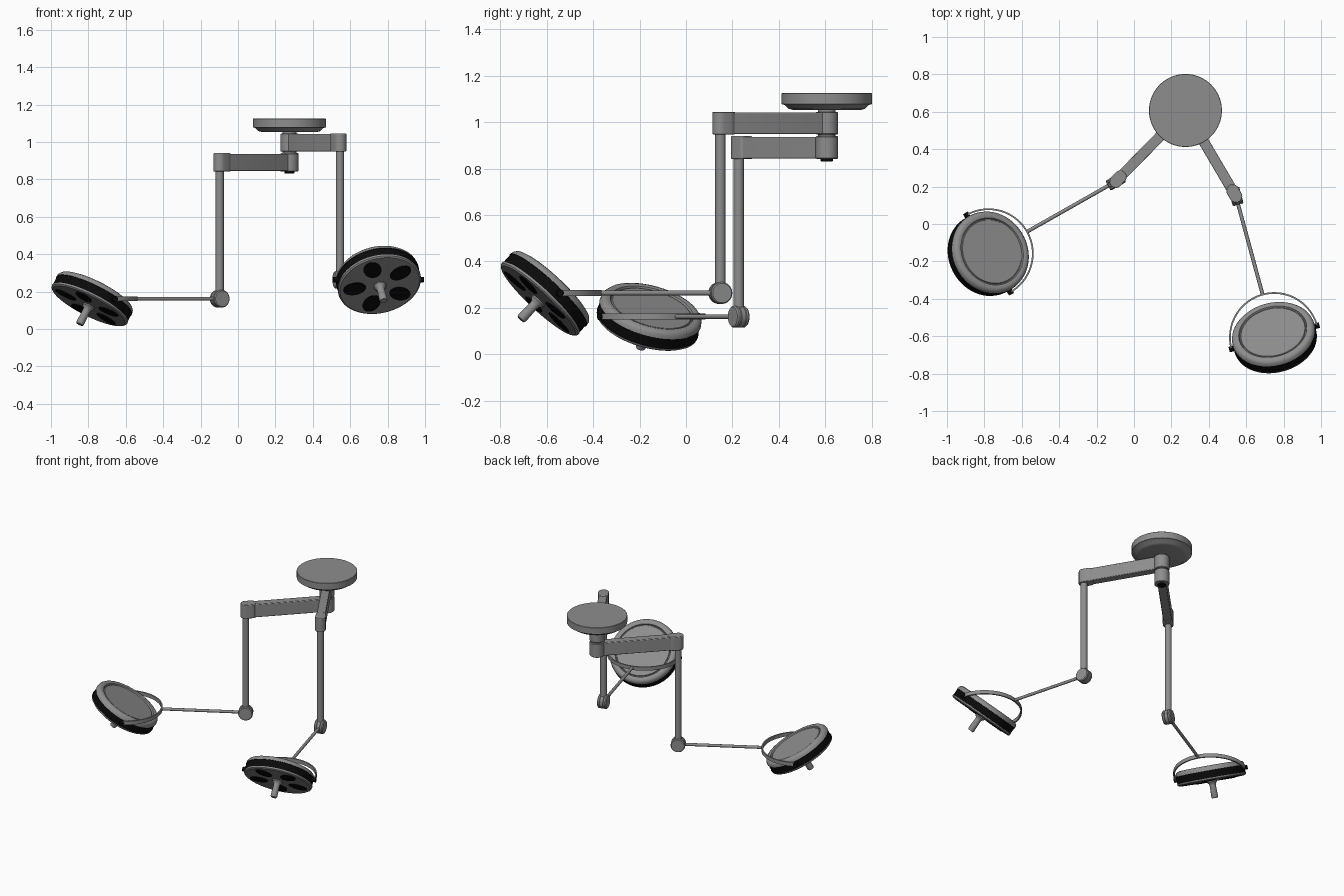
import bpy, bmesh
from math import pi, sin, cos, radians
from mathutils import Matrix, Vector

cube = bpy.data.objects.get("Cube")
if cube:
    bpy.data.objects.remove(cube)


def material(name, value, rough):
    m = bpy.data.materials.new(name)
    m.use_nodes = True
    m.diffuse_color = (value, value, value, 1)
    shader = m.node_tree.nodes["Principled BSDF"]
    shader.inputs["Base Color"].default_value = m.diffuse_color
    shader.inputs["Roughness"].default_value = rough
    return m


GREY = material("grey_metal", 0.27, 0.5)
BLACK = material("black_rubber", 0.003, 0.6)
Z = Vector((0, 0, 1))


def frame(origin, x, z):
    """Matrix with the given origin, x axis and z axis."""
    x, z = Vector(x).normalized(), Vector(z).normalized()
    m = Matrix((x, z.cross(x), z)).transposed().to_4x4()
    m.translation = Vector(origin)
    return m


def along(p, q):
    """Matrix at p whose z axis points to q."""
    d = Vector(q) - Vector(p)
    m = d.to_track_quat('Z', 'Y').to_matrix().to_4x4()
    m.translation = Vector(p)
    return m


def finish(name, bm, mats, matrix=Matrix(), bevel=0):
    bmesh.ops.remove_doubles(bm, verts=bm.verts, dist=1e-6)
    bmesh.ops.recalc_face_normals(bm, faces=bm.faces)
    mesh = bpy.data.meshes.new(name)
    bm.to_mesh(mesh)
    bm.free()
    for m in mats:
        mesh.materials.append(m)
    ob = bpy.data.objects.new(name, mesh)
    bpy.context.collection.objects.link(ob)
    ob.matrix_world = matrix
    bpy.ops.object.select_all(action='DESELECT')
    ob.select_set(True)
    bpy.context.view_layer.objects.active = ob
    bpy.ops.object.shade_smooth_by_angle(angle=radians(35))
    if bevel:
        b = ob.modifiers.new("soft_edges", 'BEVEL')
        b.width, b.segments, b.limit_method = bevel, 2, 'ANGLE'
    return ob


def lathe(name, profile, matrix, mats=(GREY,), n=64, dark=None):
    """Turn (radius, z) points; faces whose local height lies in dark get slot 1."""
    bm = bmesh.new()
    rings = [[bm.verts.new((r * cos(2 * pi * i / n), r * sin(2 * pi * i / n), z))
              for i in range(n)] for r, z in profile]
    for a, b in zip(rings, rings[1:]):
        for i in range(n):
            j = (i + 1) % n
            f = bm.faces.new((a[i], a[j], b[j], b[i]))
            if dark and dark[0] < f.calc_center_median().z < dark[1]:
                f.material_index = 1
    return finish(name, bm, mats, matrix)


def rod(name, p, q, r, mat=GREY, n=32):
    h = (Vector(q) - Vector(p)).length
    return lathe(name, [(0, 0), (r, 0), (r, h), (0, h)], along(p, q), (mat,), n)


def capsule_bar(name, p, q, r, z0, z1):
    """Upright bar with rounded ends between two plan points."""
    d = (Vector(q) - Vector(p)).normalized()
    s = Vector((-d.y, d.x))
    bm = bmesh.new()
    pts = []
    for c, start in ((Vector(q), -pi / 2), (Vector(p), pi / 2)):
        for i in range(13):
            t = start + pi * i / 12
            pts.append(c + r * (d * cos(t) + s * sin(t)))
    face = bm.faces.new([bm.verts.new((v.x, v.y, z0)) for v in pts])
    top = bmesh.ops.extrude_face_region(bm, geom=[face])["geom"]
    bmesh.ops.translate(bm, vec=(0, 0, z1 - z0),
                        verts=[v for v in top if isinstance(v, bmesh.types.BMVert)])
    return finish(name, bm, (GREY,), bevel=0.004)


def half_ring(name, matrix, radius, width, height, n=48):
    """Flat strip bent through a half circle."""
    bm = bmesh.new()
    rows = []
    for i in range(n + 1):
        t = pi * i / n
        rows.append([bm.verts.new((r * cos(t), r * sin(t), z)) for r, z in (
            (radius - width / 2, -height / 2), (radius + width / 2, -height / 2),
            (radius + width / 2, height / 2), (radius - width / 2, height / 2))])
    for a, b in zip(rows, rows[1:]):
        for k in range(4):
            bm.faces.new((a[k], a[k - 1], b[k - 1], b[k]))
    bm.faces.new(rows[0])
    bm.faces.new(rows[-1])
    return finish(name, bm, (GREY,), matrix)


def lens_plates(name, matrix, z):
    """Five radial ovals on the lamp face."""
    bm = bmesh.new()
    for k in range(5):
        m = Matrix.Rotation(radians(98 + 72 * k), 4, 'Z') @ Matrix.Translation((0.137, 0, z))
        m = m @ Matrix.Diagonal((0.062, 0.047, 1, 1))
        bmesh.ops.create_cone(bm, cap_ends=True, segments=32, radius1=1, radius2=1,
                              depth=0.004, matrix=m)
    return finish(name, bm, (BLACK,), matrix)


# Ceiling mount and shared pivot
HUB = Vector((0.275, 0.607))
hub = Matrix.Translation((HUB.x, HUB.y, 0))
lathe("ceiling_mount", [(0, 1.125), (0.193, 1.125), (0.195, 1.123), (0.195, 1.078), (0.182, 1.075),
                        (0.165, 1.058), (0.145, 1.053), (0, 1.053)], hub)
lathe("pivot_stem", [(0, 1.06), (0.038, 1.06), (0.038, 0.9), (0, 0.9)], hub)
lathe("pivot_cap", [(0, 0.86), (0.027, 0.86), (0.027, 0.834), (0.023, 0.831), (0, 0.831)],
      hub, (BLACK,), 32)


def lamp_assembly(side, pole, arm_z, joint_z, centre, tilt):
    pole, centre = Vector(pole), Vector((*centre, joint_z))
    z0, z1 = arm_z
    inward = (HUB - pole).normalized()

    # Swinging arm with its pivot collar and pole sleeve
    capsule_bar(side + "_arm", HUB, pole, 0.028, z0 + 0.002, z1 - 0.003)
    lathe(side + "_arm_collar", [(0, z0), (0.045, z0), (0.048, z0 + 0.003), (0.048, z1 - 0.003),
                                 (0.045, z1), (0, z1)], hub)
    capsule_bar(side + "_arm_sleeve", pole + inward * 0.035, pole, 0.034, z0, z1)
    joint = Vector((pole.x, pole.y, joint_z))
    rod(side + "_pole", joint, (pole.x, pole.y, z0 + 0.02), 0.022)

    # Lamp directions: outward from the joint, and the sideways tilt axis
    out = (centre - joint).normalized()
    axis = Vector((-out.y, out.x, 0))

    # Layered elbow joint
    half = [(0.044, 0.012), (0.047, 0.014), (0.047, 0.024), (0.042, 0.03), (0, 0.03)]
    profile = [(r, -z) for r, z in reversed(half)] + [(0.047, -0.01), (0.047, 0.01)] + half
    lathe(side + "_joint", profile, frame(joint, Z, axis), n=40)

    # Rod, yoke and tilt pins
    R = 0.237
    rod(side + "_rod", joint, centre - out * R, 0.01, n=20)
    half_ring(side + "_yoke", frame(centre, axis, Z), R, 0.009, 0.026)
    for s, end in ((1, "inner"), (-1, "outer")):
        rod(f"{side}_{end}_pin", centre + axis * s * 0.215, centre + axis * s * 0.25, 0.015, BLACK, 20)

    # Lamp head: rounded back rim, recessed back panel, black grip band, flat face
    t = radians(tilt)
    m = frame(centre, axis, Z * cos(t) - out * sin(t))
    lathe(side + "_lamp_head", [
        (0, 0.042), (0.174, 0.042), (0.177, 0.036), (0.181, 0.036), (0.185, 0.046), (0.2, 0.05),
        (0.214, 0.045), (0.223, 0.034), (0.226, 0.018), (0.223, 0.0175), (0.223, -0.0295),
        (0.226, -0.03), (0.224, -0.039), (0.216, -0.045), (0, -0.045)],
        m, (GREY, BLACK), 80, dark=(-0.0299, 0.0179))
    lens_plates(side + "_lenses", m, -0.046)
    lathe(side + "_handle", [(0, -0.04), (0.034, -0.04), (0.034, -0.052), (0.022, -0.066),
                             (0.02, -0.075), (0.022, -0.15), (0.018, -0.158), (0, -0.158)], m, n=32)


lamp_assembly("left", (0.545, 0.148), (0.948, 1.045), 0.264, (0.75, -0.606), 44)
lamp_assembly("right", (-0.098, 0.227), (0.842, 0.94), 0.162, (-0.778, -0.158), 30)
